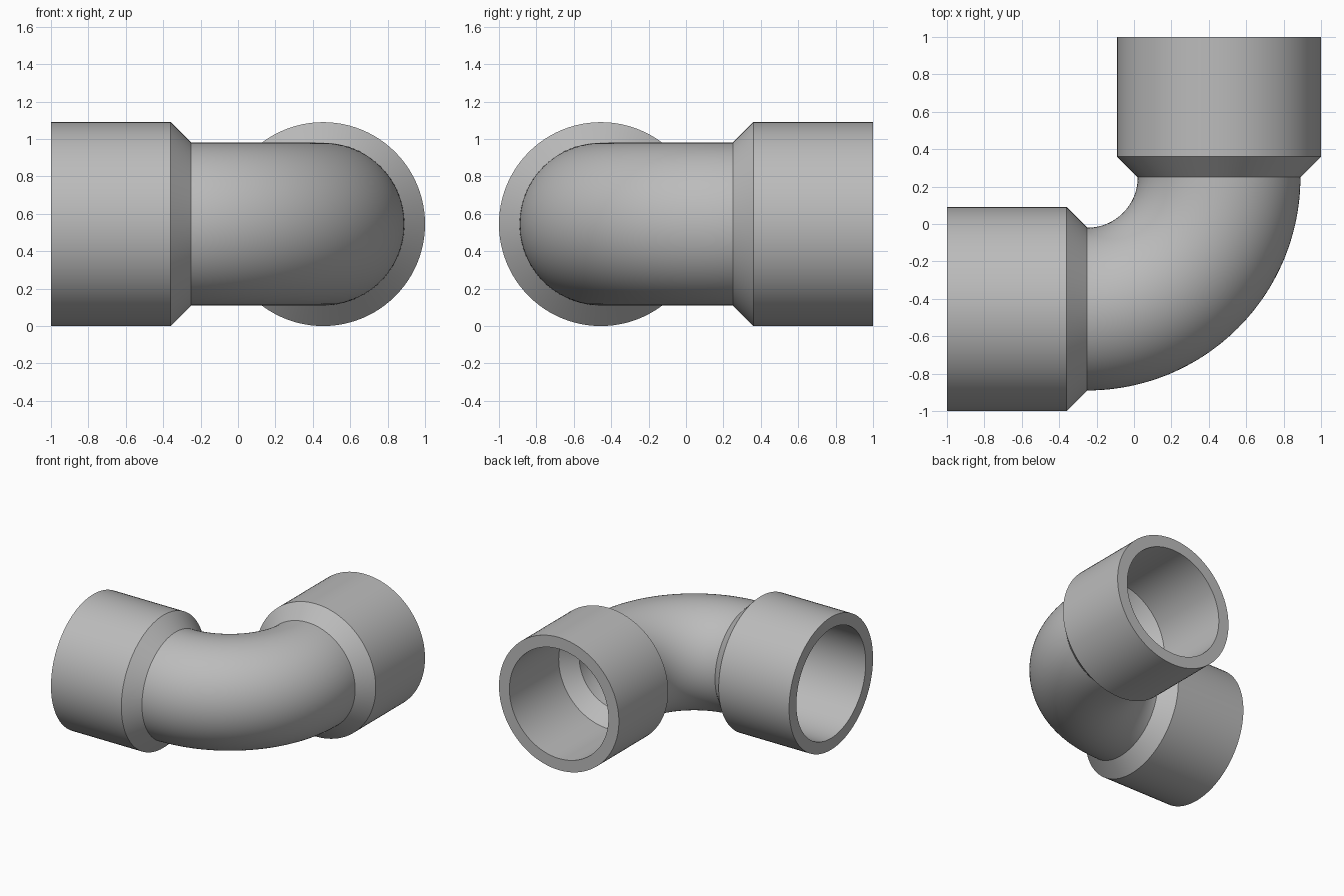
import bpy, bmesh
from math import sin, cos, pi, radians
from mathutils import Vector

cube = bpy.data.objects.get("Cube")
if cube:
    bpy.data.objects.remove(cube, do_unlink=True)

SIDES = 96          # segments round the pipe
STEPS = 48          # segments along the bend
AXIS_Z = 0.545
BEND_R = 0.705      # centre line radius of the bend
PIVOT = Vector((-0.25, 0.25, AXIS_Z))
OUTER, BORE = 0.435, 0.34
SOCKET_OUTER, SOCKET_BORE = 0.545, 0.45
CONE, LENGTH = 0.11, 0.75

grey = bpy.data.materials.new("pipe grey")
grey.use_nodes = True
colour = (0.5, 0.5, 0.5, 1)
grey.diffuse_color = colour
grey.node_tree.nodes["Principled BSDF"].inputs["Base Color"].default_value = colour


def hollow_part(name, stations):
    """Closed skin through rings given as (centre, heading, radius), out along the outside and back inside."""
    bm = bmesh.new()
    rings = []
    for centre, heading, radius in stations:
        side = Vector((-sin(heading), cos(heading), 0))
        up = Vector((0, 0, 1))
        rings.append([bm.verts.new(centre + radius * (side * cos(t) + up * sin(t)))
                      for t in (2 * pi * i / SIDES for i in range(SIDES))])
    for k, ring in enumerate(rings):
        following = rings[(k + 1) % len(rings)]
        for i in range(SIDES):
            j = (i + 1) % SIDES
            bm.faces.new((ring[i], ring[j], following[j], following[i]))
    bmesh.ops.recalc_face_normals(bm, faces=bm.faces)
    mesh = bpy.data.meshes.new(name)
    bm.to_mesh(mesh)
    bm.free()
    mesh.materials.append(grey)
    obj = bpy.data.objects.new(name, mesh)
    bpy.context.collection.objects.link(obj)
    bpy.ops.object.select_all(action='DESELECT')
    obj.select_set(True)
    bpy.context.view_layer.objects.active = obj
    bpy.ops.object.shade_smooth_by_angle(angle=radians(30))


def bend_point(a):
    return PIVOT + BEND_R * Vector((sin(a), -cos(a), 0))


# Quarter-turn bend
angles = [pi / 2 * i / STEPS for i in range(STEPS + 1)]
hollow_part("elbow_bend",
            [(bend_point(a), a, OUTER) for a in angles] +
            [(bend_point(a), a, BORE) for a in reversed(angles)])

# Flared sockets: distance along the axis and radius, outside then inside
socket = [(0, OUTER), (CONE, SOCKET_OUTER), (LENGTH, SOCKET_OUTER),
          (LENGTH, SOCKET_BORE), (CONE, SOCKET_BORE), (0, BORE)]
for name, start, heading in (("side_socket", bend_point(0), pi),
                             ("back_socket", bend_point(pi / 2), pi / 2)):
    along = Vector((cos(heading), sin(heading), 0))
    hollow_part(name, [(start + along * d, heading, r) for d, r in socket])
